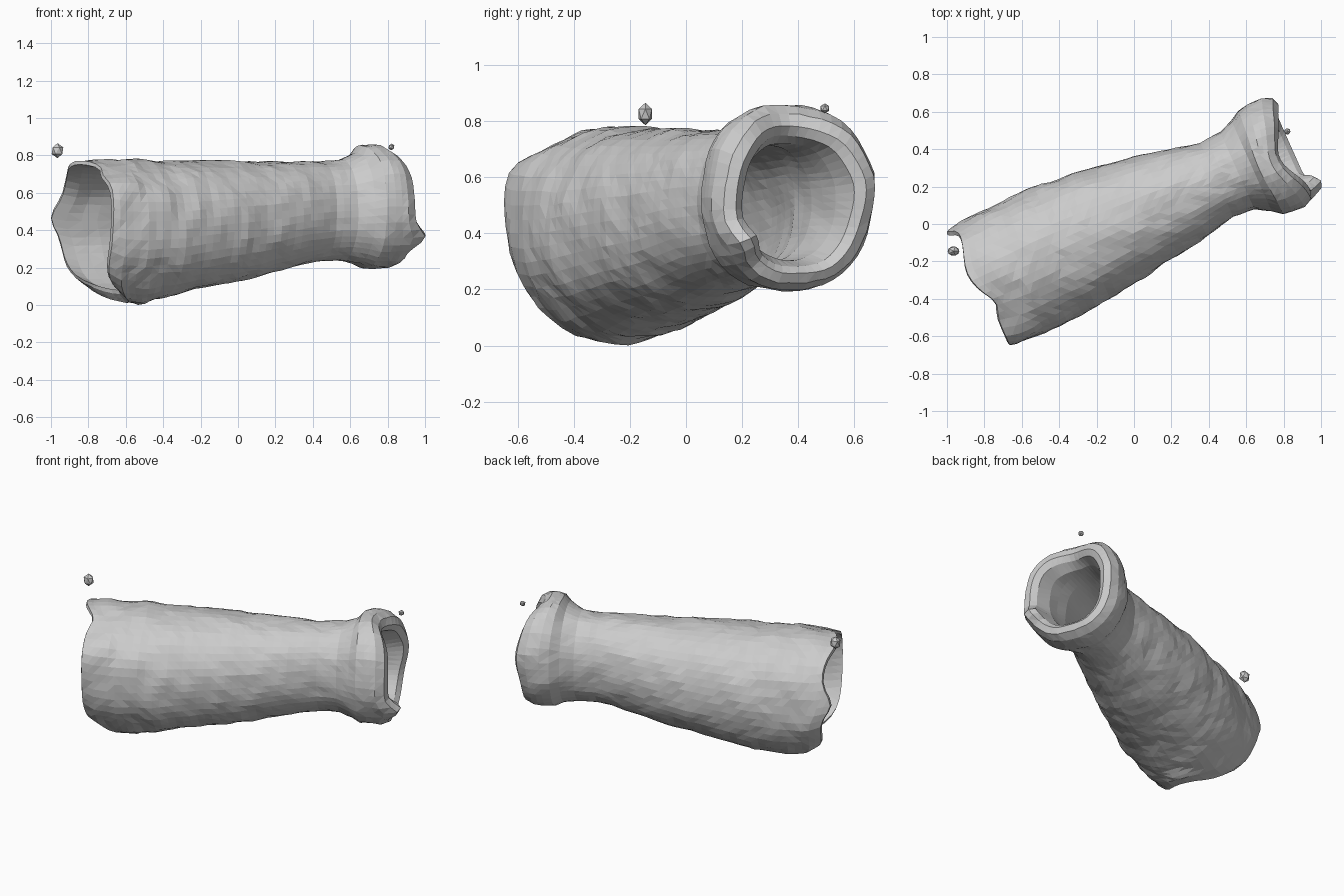
import bpy, bmesh, math
from mathutils import Vector, noise

if "Cube" in bpy.data.objects:
    bpy.data.objects.remove(bpy.data.objects["Cube"])

DIR = Vector((0.914, 0.407, 0))      # sleeve axis
SIDE = Vector((-0.407, 0.914, 0))    # sideways across the sleeve
SEG = 48

# Stations: (distance along axis, side offset, centre height, side radius, vertical radius)
OUTER = [(-.87, .03, .42, .345, .35), (-.80, .03, .40, .36, .375),
         (-.67, .03, .395, .365, .385), (-.45, .035, .405, .365, .365),
         (-.15, .04, .435, .335, .335), (.10, .04, .455, .295, .312),
         (.33, .035, .487, .255, .278), (.50, .035, .50, .215, .268),
         (.62, .035, .505, .225, .27), (.70, .03, .515, .265, .295),
         (.75, .025, .525, .30, .328), (.80, .025, .527, .31, .335),
         (.87, .025, .527, .31, .332), (.92, .025, .525, .285, .305)]
LINING = [(.935, .025, .52, .245, .265), (.91, .025, .515, .21, .235),
          (.82, .03, .512, .18, .21), (.65, .035, .505, .165, .205),
          (.48, .035, .497, .175, .225), (.10, .04, .455, .25, .267),
          (-.40, .035, .41, .322, .322), (-.80, .03, .405, .325, .335),
          (-.875, .03, .42, .325, .33)]


def densify(rows, step):
    out = []
    for a, b in zip(rows, rows[1:]):
        n = max(1, round(abs(b[0] - a[0]) / step))
        out += [[p + (q - p) * k / n for p, q in zip(a, b)] for k in range(n)]
    return out + [rows[-1]]


def bump(a, centre, width):
    d = (a - math.radians(centre) + math.pi) % (2 * math.pi) - math.pi
    return math.exp(-(d / width) ** 2)


def ends(s):
    return max(0, min(1, (-.45 - s) / .42)), max(0, min(1, (s - .7) / .2))


def end_shift(s, a):
    # Ragged shoulder opening and tilted, spiked collar rim
    left, right = ends(s)
    dl = (.19 * bump(a, 268, .5) - .06 * bump(a, 8, .25)
          - .05 * bump(a, 75, .4) + .03 * bump(a, 110, .2))
    dr = -.08 * bump(a, 95, .55) + .03 * bump(a, 10, .5)
    return dl * left + dr * right + .075 * bump(a, 212, .2) * right ** 3


def sleeve():
    bm = bmesh.new()
    outer = densify(OUTER, .045)
    rows = outer + densify(LINING, .08)
    rings = []
    for i, (s, tc, zc, rt, rz) in enumerate(rows):
        ring = []
        left, right = ends(s)
        for j in range(SEG):
            a = 2 * math.pi * j / SEG
            c, d = math.cos(a), math.sin(a)
            w = (abs(c) ** 2.2 + abs(d) ** 2.2) ** (-1 / 2.2)
            # Shoulder end bulges high on the front side
            w *= 1 + left * (.09 * bump(a, 149, .25) - .05 * bump(a, 120, .25)
                             - .05 * bump(a, 215, .3)
                             + .04 * bump(a, 258, .3) - .04 * bump(a, 310, .3))
            # Cloth wrinkles and an uneven collar
            w *= 1 + .035 * noise.noise(Vector((s * 8, c * 2.2, d * 2.2)))
            if i < len(outer):
                w *= 1 + .018 * noise.noise(Vector((s * 16, c * 6, d * 6 + 9)))
            p = (DIR * (s + end_shift(s, a)) + SIDE * (tc + rt * c * w)
                 + Vector((0, 0, zc + rz * d * w)))
            p.z = max(0, p.z)
            ring.append(bm.verts.new(p))
        rings.append(ring)
    # The profile is a closed loop: outside, collar rim, lining, shoulder rim
    for r0, r1 in zip(rings, rings[1:] + rings[:1]):
        for j in range(SEG):
            k = (j + 1) % SEG
            bm.faces.new((r0[j], r0[k], r1[k], r1[j]))
    bmesh.ops.recalc_face_normals(bm, faces=bm.faces)
    bmesh.ops.triangulate(bm, faces=bm.faces)
    me = bpy.data.meshes.new("sleeve")
    bm.to_mesh(me)
    bm.free()
    bpy.context.collection.objects.link(bpy.data.objects.new("sleeve", me))


def fragment(name, loc, size):
    bpy.ops.mesh.primitive_ico_sphere_add(subdivisions=1, radius=1, location=loc)
    ob = bpy.context.object
    ob.name = name
    ob.scale = size


sleeve()
# Loose scraps floating beside each end
fragment("shoulder_fragment", (-.965, -.145, .825), (.035, .028, .04))
fragment("collar_fragment", (.82, .495, .845), (.018, .018, .018))
